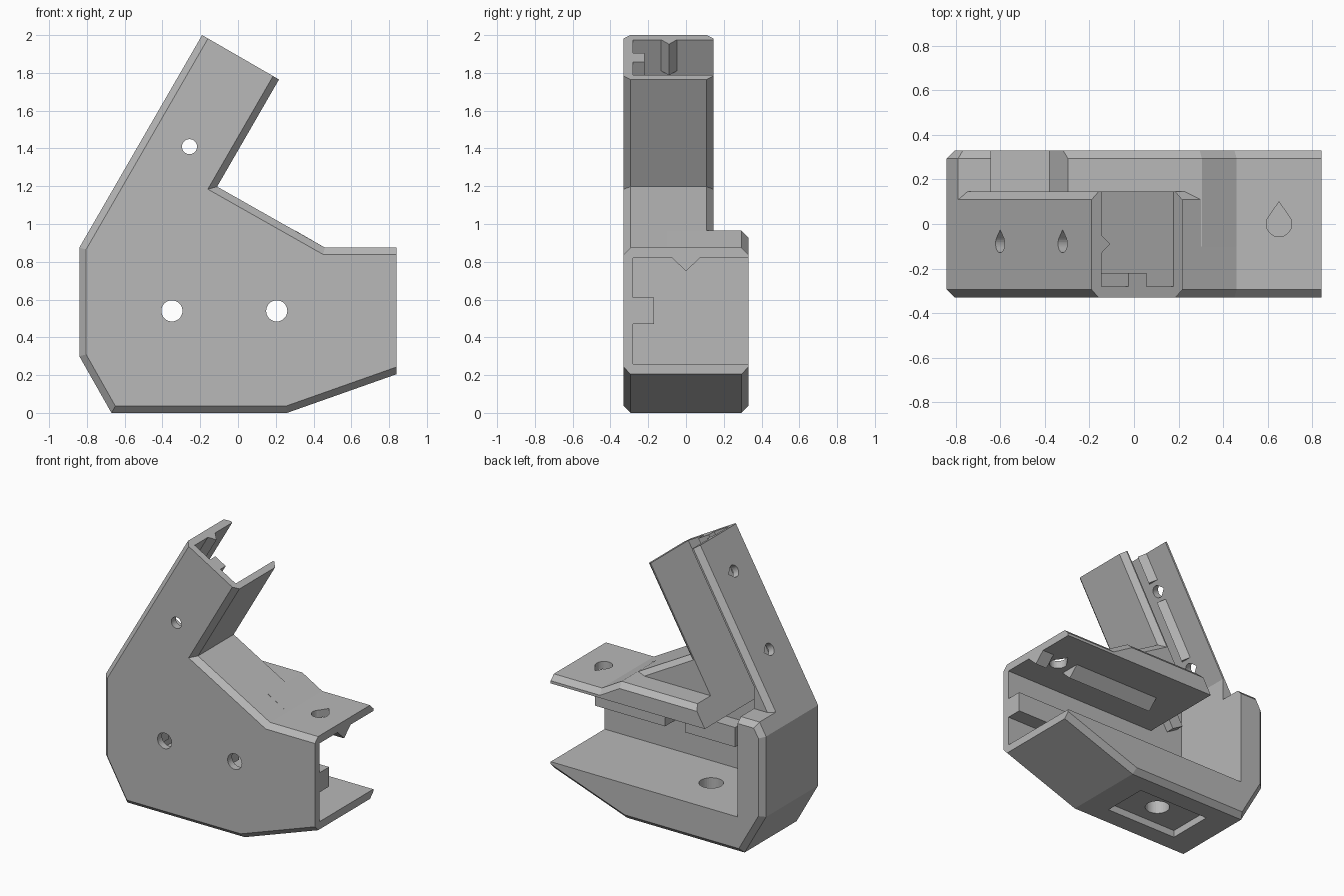
import bpy, bmesh, math
from mathutils import Vector

if "Cube" in bpy.data.objects:
    bpy.data.objects.remove(bpy.data.objects["Cube"])

grey = bpy.data.materials.new("plain grey")
grey.diffuse_color = (0.48, 0.48, 0.48, 1)
grey.use_nodes = True
grey.node_tree.nodes["Principled BSDF"].inputs["Base Color"].default_value = grey.diffuse_color

X, Y, Z = Vector((1, 0, 0)), Vector((0, 1, 0)), Vector((0, 0, 1))
APEX = Vector((-0.19, 0, 2.0))                       # upper left tip of the arm
DOWN = Vector((-0.5, 0, -math.sqrt(3) / 2))          # along the arm, downwards
ACROSS = Vector((math.sqrt(3) / 2, 0, -0.5))         # across the arm, to the right
BEVEL = 0.036


def loft(name, rings):
    """Closed solid through a stack of equal-sized rings."""
    bm = bmesh.new()
    rows = [[bm.verts.new(p) for p in r] for r in rings]
    n = len(rows[0])
    bm.faces.new(rows[0])
    bm.faces.new(rows[-1])
    for a, b in zip(rows, rows[1:]):
        for i in range(n):
            j = (i + 1) % n
            bm.faces.new((a[i], a[j], b[j], b[i]))
    bmesh.ops.recalc_face_normals(bm, faces=bm.faces)
    me = bpy.data.meshes.new(name)
    bm.to_mesh(me)
    bm.free()
    me.materials.append(grey)
    ob = bpy.data.objects.new(name, me)
    bpy.context.collection.objects.link(ob)
    return ob


def prism(name, pts, origin, u, v, w, length):
    base = [origin + u * a + v * b for a, b in pts]
    return loft(name, [base, [p + w * length for p in base]])


def rect(a0, b0, a1, b1):
    return [(a0, b0), (a1, b0), (a1, b1), (a0, b1)]


def circle(r, n=32):
    return [(r * math.cos(2 * math.pi * i / n), r * math.sin(2 * math.pi * i / n)) for i in range(n)]


def teardrop(r, tip):
    """Round hole outline drawn out to a point along the second axis."""
    angles = [math.radians(135 + 270 * i / 24) for i in range(25)]
    return [(r * math.cos(a), r * math.sin(a)) for a in angles] + [(0, tip)]


def inset(pts, dists):
    """Move each edge of a counter-clockwise outline inwards by its own distance."""
    out = []
    for i in range(len(pts)):
        p = Vector(pts[i])
        e0 = (p - Vector(pts[i - 1])).normalized()
        e1 = (Vector(pts[(i + 1) % len(pts)]) - p).normalized()
        n0, n1 = Vector((-e0.y, e0.x)), Vector((-e1.y, e1.x))
        d0, d1 = dists[i - 1], dists[i]
        det = n0.x * n1.y - n0.y * n1.x
        out.append((p.x + (d0 * n1.y - d1 * n0.y) / det, p.y + (n0.x * d1 - n1.x * d0) / det))
    return out


def plate(name, pts, flat_edges, y0, y1, bevel_front):
    """Plate standing in the xz plane with bevelled rims, except on flat_edges."""
    small = inset(pts, [0 if i in flat_edges else BEVEL for i in range(len(pts))])
    ring = lambda ps, y: [Vector((a, y, b)) for a, b in ps]
    rings = [ring(small, y0), ring(pts, y0 + BEVEL)] if bevel_front else [ring(pts, y0)]
    return loft(name, rings + [ring(pts, y1 - BEVEL), ring(small, y1)])


def boolean(target, tool, op):
    mod = target.modifiers.new("cut", 'BOOLEAN')
    mod.operation, mod.object, mod.solver = op, tool, 'EXACT'
    bpy.context.view_layer.objects.active = target
    bpy.ops.object.modifier_apply(modifier=mod.name)
    bpy.data.objects.remove(tool)


def arm(u, v):
    p = APEX + ACROSS * u + DOWN * v
    return (p.x, p.z)


# Body: front plate including the arm, plus the deeper lower housing
lower = [(-0.84, 0.30), (-0.67, 0), (0.26, 0), (0.84, 0.205), (0.84, 0.875), (0.46, 0.875)]
body = plate("bracket_body", lower + [arm(0.47, 0.655), arm(0.47, 0), arm(0, 0), (-0.84, 0.875)],
             {3, 7}, -0.33, 0.145, True)
housing = plate("housing", lower + [(0.304, 0.965), (-0.788, 0.965), (-0.84, 0.875)],
                {3}, -0.10, 0.33, False)
boolean(body, housing, 'UNION')

# Joined channels, open at the back, the right end and the arm end
v_right = (arm(0.425, 0)[1] - 0.82) / (math.sqrt(3) / 2)
v_left = (arm(0.05, 0)[0] + 0.64) / 0.5
channel = [(-0.64, 0.26), (0.95, 0.26), (0.95, 0.82), arm(0.425, v_right),
           arm(0.425, -0.1), arm(0.05, -0.1), arm(0.05, v_left)]
boolean(body, prism("channel", channel, Y * -0.28, X, Z, Y, 0.8), 'DIFFERENCE')

# Screw holes through the front wall
for (x, z), r in (((-0.35, 0.54), 0.056), ((0.205, 0.54), 0.056), (arm(0.2375, 0.545), 0.04)):
    boolean(body, prism("hole", circle(r), Vector((x, -0.4, z)), X, Z, Y, 0.18), 'DIFFERENCE')

# Teardrop holes in the lid and in the outer wall of the arm
boolean(body, prism("hole", teardrop(0.057, 0.1), Vector((0.65, 0, 0.78)), X, Y, Z, 0.2), 'DIFFERENCE')
for v in (0.26, 0.82):
    start = APEX + DOWN * v + Y * -0.088 - ACROSS * 0.05
    boolean(body, prism("hole", teardrop(0.041, 0.062), start, DOWN, Y, ACROSS, 0.14), 'DIFFERENCE')

# Recess and hole under the base
boolean(body, prism("recess", rect(-0.28, -0.165, 0.28, 0.165), Vector((-0.2, 0, -0.05)), X, Y, Z, 0.1),
        'DIFFERENCE')
boolean(body, prism("hole", circle(0.08), Vector((-0.2, 0, -0.05)), X, Y, Z, 0.4), 'DIFFERENCE')

# Guide rails on the front wall of the horizontal channel
for a, b in ((-0.645, -0.43), (-0.27, 0.125), (0.285, 0.84)):
    prism("channel_rail", rect(-0.285, 0.47, -0.17, 0.61), X * a, Y, Z, X, b - a)

# V ridges under the lid
for a, b in ((-0.13, 0.55), (0.75, 0.84)):
    prism("lid_ridge", [(-0.075, 0.822), (0, 0.75), (0.075, 0.822)], X * a, Y, Z, X, b - a)

# Guide rails on the front wall of the arm
for a, b in ((0, 0.475), (0.615, 1.15)):
    prism("arm_rail", rect(0.19, -0.285, 0.285, -0.22), APEX + DOWN * a, ACROSS, Y, DOWN, b - a)

# V ridges on the outer wall of the arm
for a, b in ((0, 0.19), (0.33, 0.75), (0.89, 0.98)):
    prism("arm_ridge", [(0.048, -0.133), (0.096, -0.09), (0.048, -0.047)],
          APEX + DOWN * a, ACROSS, Y, DOWN, b - a)
